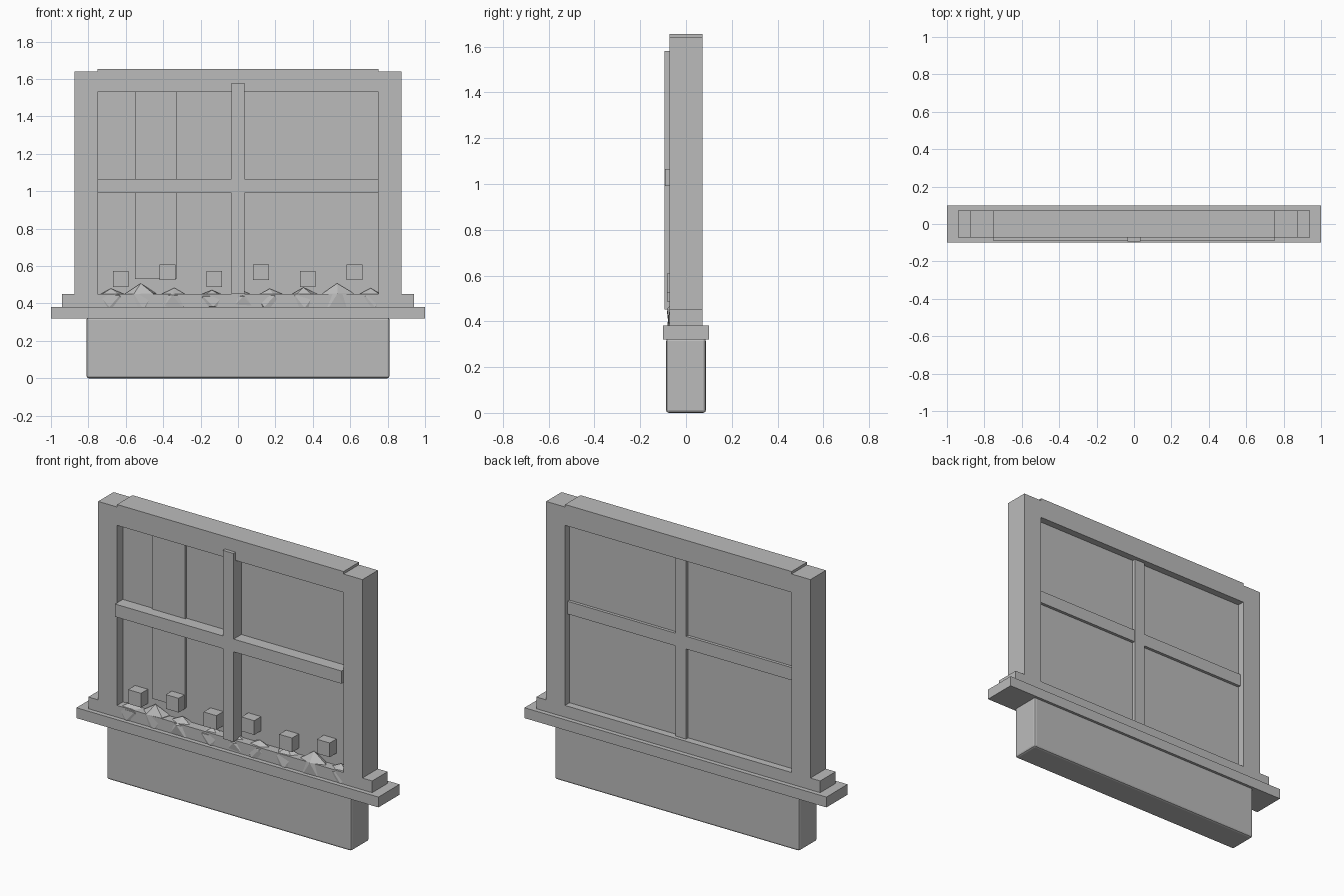
import bpy, bmesh, random
from mathutils import Euler

if "Cube" in bpy.data.objects:
    bpy.data.objects.remove(bpy.data.objects["Cube"])

random.seed(4)
grey = bpy.data.materials.new("plain_grey")
grey.diffuse_color = (0.5, 0.5, 0.5, 1)
grey.use_nodes = True
grey.node_tree.nodes["Principled BSDF"].inputs["Base Color"].default_value = grey.diffuse_color


def finish(name, bm):
    me = bpy.data.meshes.new(name)
    bm.to_mesh(me)
    bm.free()
    me.materials.append(grey)
    ob = bpy.data.objects.new(name, me)
    bpy.context.collection.objects.link(ob)
    return ob


def box(name, x, y, z, bevel=0):
    """Box from (min, max) ranges on each axis."""
    bm = bmesh.new()
    bmesh.ops.create_cube(bm, size=1)
    for v in bm.verts:
        v.co = [r[0] if c < 0 else r[1] for c, r in zip(v.co, (x, y, z))]
    ob = finish(name, bm)
    if bevel:
        m = ob.modifiers.new("bevel", 'BEVEL')
        m.width = bevel
        m.segments = 2
    return ob


# planter and sill
box("planter_box", (-0.81, 0.81), (-0.087, 0.087), (0, 0.325), 0.012)
box("sill", (-1, 1), (-0.1, 0.1), (0.32, 0.382))

# window frame
D = (-0.073, 0.073)
box("bottom_rail", (-0.94, 0.94), D, (0.382, 0.452))
box("top_rail", (-0.75, 0.75), D, (1.53, 1.655))
for side, x in (("left", (-0.875, -0.75)), ("right", (0.75, 0.875))):
    box(side + "_post", x, D, (0.382, 1.64))

# glass, reflection strip and glazing bars
box("glass", (-0.75, 0.75), (-0.018, 0.03), (0.45, 1.53))
box("glass_reflection", (-0.55, -0.33), (-0.028, -0.01), (0.53, 1.53))
box("vertical_bar", (-0.035, 0.035), (-0.094, 0.05), (0.452, 1.58))
box("horizontal_bar", (-0.75, 0.75), (-0.091, 0.048), (0.99, 1.066))

# cube blossoms
for i in range(6):
    x, z = -0.627 + 0.25 * i, 0.53 + 0.037 * (i % 2)
    box(f"blossom_{i + 1}", (x - 0.0425, x + 0.0425), (-0.083, 0.002), (z - 0.0425, z + 0.0425))

# low-poly foliage clumps poking out of the bottom rail
clumps = [(-0.68, 0.48), (-0.52, 0.508), (-0.34, 0.484), (-0.14, 0.472), (0.02, 0.47),
          (0.17, 0.479), (0.35, 0.486), (0.53, 0.508), (0.71, 0.482)]
for i, (x, top) in enumerate(clumps):
    bm = bmesh.new()
    bmesh.ops.create_icosphere(bm, subdivisions=1, radius=1)
    rot = Euler((0, 0, random.uniform(0, 6.28)))
    for v in bm.verts:
        v.co.rotate(rot)
        v.co *= random.uniform(0.9, 1.05) if abs(v.co.z) < 0.9 else 1
        v.co = (x + v.co.x * 0.1, -0.037 + v.co.y * 0.05, 0.41 + v.co.z * (top - 0.41))
    finish(f"foliage_{i + 1}", bm)
